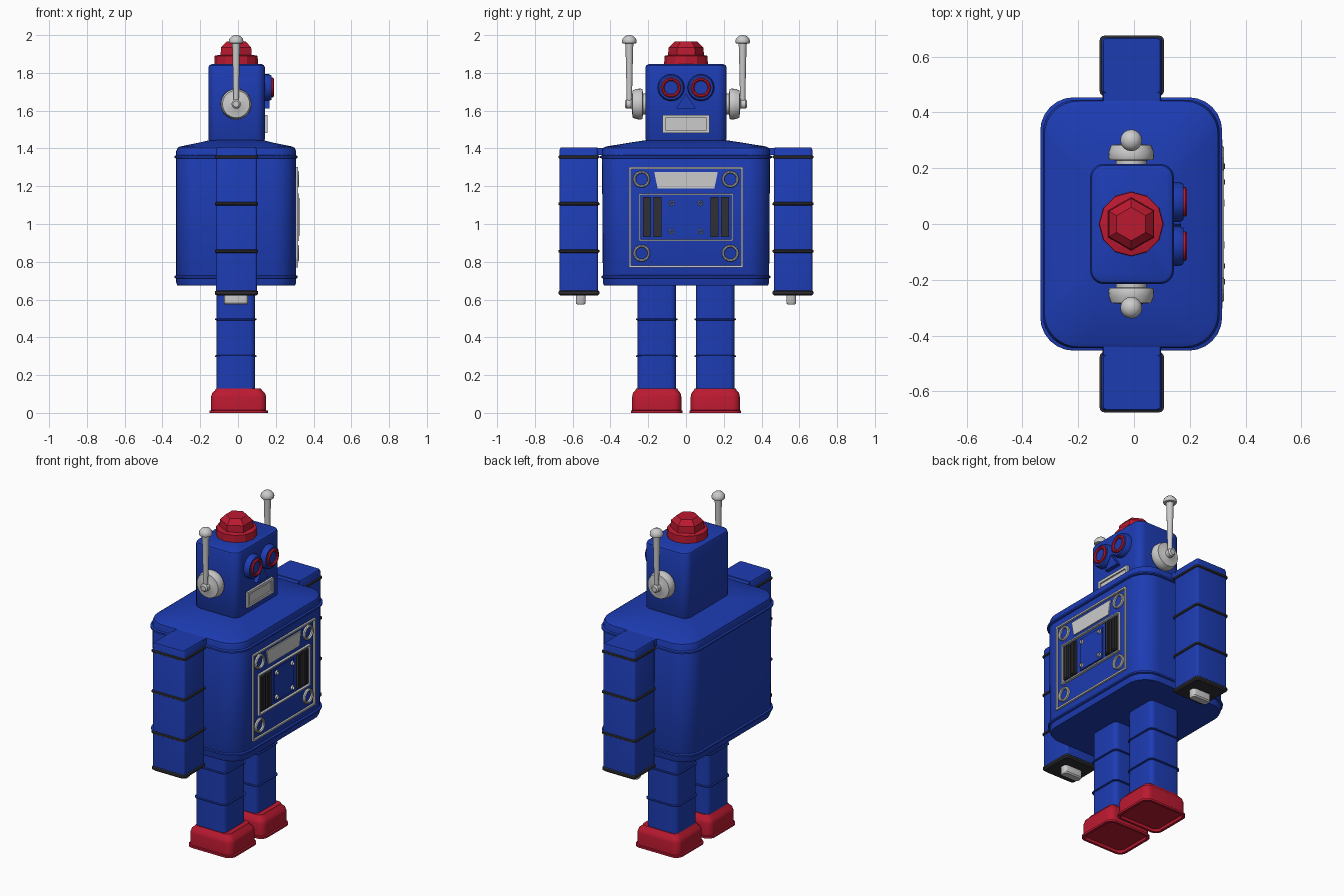
import bpy, bmesh, math
from mathutils import Matrix

if "Cube" in bpy.data.objects:
    bpy.data.objects.remove(bpy.data.objects["Cube"])

CX = -0.01


def material(name, color):
    m = bpy.data.materials.new(name)
    m.diffuse_color = (*color, 1)
    m.use_nodes = True
    m.node_tree.nodes["Principled BSDF"].inputs["Base Color"].default_value = m.diffuse_color
    return m


BLUE = material("blue_paint", (0.012, 0.045, 0.45))
RED = material("red_paint", (0.5, 0.01, 0.03))
DARK = material("dark_trim", (0.03, 0.03, 0.035))
SILVER = None


def finish(bm, name, mat, angle=35):
    bmesh.ops.recalc_face_normals(bm, faces=bm.faces)
    me = bpy.data.meshes.new(name)
    bm.to_mesh(me)
    bm.free()
    if angle:
        me.polygons.foreach_set("use_smooth", [True] * len(me.polygons))
        me.set_sharp_from_angle(angle=math.radians(angle))
    ob = bpy.data.objects.new(name, me)
    bpy.context.collection.objects.link(ob)
    if mat:
        me.materials.append(mat)
    return ob


def loft(name, cx, cy, sections, mat, seg=6):
    """Stack of rounded rectangles given as (z, half x, half y, corner radius)."""
    bm = bmesh.new()
    rings = []
    for z, hx, hy, r in sections:
        ring = []
        for q, (sx, sy) in enumerate(((1, 1), (-1, 1), (-1, -1), (1, -1))):
            for i in range(seg + 1):
                a = math.pi / 2 * (q + i / seg)
                ring.append(bm.verts.new((cx + sx * (hx - r) + r * math.cos(a),
                                          cy + sy * (hy - r) + r * math.sin(a), z)))
        rings.append(ring)
    n = len(rings[0])
    for a, b in zip(rings, rings[1:]):
        for i in range(n):
            bm.faces.new((a[i], a[(i + 1) % n], b[(i + 1) % n], b[i]))
    bm.faces.new(rings[0])
    bm.faces.new(rings[-1])
    return finish(bm, name, mat)


def bead(name, cx, cy, z, hx, hy, r, mat, out=0.008, h=0.010):
    loft(name, cx, cy, [(z - h, hx - .002, hy - .002, r), (z - h / 2, hx + out, hy + out, r),
                        (z + h / 2, hx + out, hy + out, r), (z + h, hx - .002, hy - .002, r)], mat)


AXES = {"x": Matrix.Rotation(math.pi / 2, 4, 'Y'), "y": Matrix.Rotation(-math.pi / 2, 4, 'X'),
        "-y": Matrix.Rotation(math.pi / 2, 4, 'X'), "z": Matrix.Identity(4)}


def lathe(name, loc, axis, profile, mat, sides=24, closed=False, phase=0, angle=35):
    """Spin (radius, height) points around an axis."""
    bm = bmesh.new()
    rings = [[bm.verts.new((r * math.cos(phase + math.tau * i / sides),
                            r * math.sin(phase + math.tau * i / sides), h)) for i in range(sides)]
             for r, h in profile]
    pairs = list(zip(rings, rings[1:])) + ([(rings[-1], rings[0])] if closed else [])
    for a, b in pairs:
        for i in range(sides):
            bm.faces.new((a[i], a[(i + 1) % sides], b[(i + 1) % sides], b[i]))
    if not closed:
        bm.faces.new(rings[0])
        bm.faces.new(rings[-1])
    bm.transform(Matrix.Translation(loc) @ AXES[axis])
    return finish(bm, name, mat, angle)


def ring(name, x, y, z, r, w, h, mat, sides=24):
    lathe(name, (x, y, z), "x", [(r, 0), (r, h * .7), (r - w * .3, h), (r - w * .7, h),
                                 (r - w, h * .7), (r - w, 0)], mat, sides, True)


def prism(name, pts, x0, x1, mat, bm=None):
    """Extrude a (y, z) outline along x."""
    own = bm is None
    bm = bm or bmesh.new()
    a = [bm.verts.new((x0, y, z)) for y, z in pts]
    b = [bm.verts.new((x1, y, z)) for y, z in pts]
    bm.faces.new(a)
    bm.faces.new(b)
    for i in range(len(pts)):
        j = (i + 1) % len(pts)
        bm.faces.new((a[i], a[j], b[j], b[i]))
    if own:
        return finish(bm, name, mat, 0)


def rect(y0, y1, z0, z1):
    return [(y0, z0), (y1, z0), (y1, z1), (y0, z1)]


def frame(name, hy, z0, z1, w, x0, x1, mat):
    bm = bmesh.new()
    for r in (rect(-hy, hy, z0, z0 + w), rect(-hy, hy, z1 - w, z1),
              rect(-hy, -hy + w, z0 + w, z1 - w), rect(hy - w, hy, z0 + w, z1 - w)):
        prism(name, r, x0, x1, mat, bm)
    finish(bm, name, mat, 0)


# Torso with domed shoulders and rolled seams
loft("torso", CX, 0, [(.675, .312, .435, .12), (.69, .317, .44, .12), (1.385, .317, .445, .12),
                      (1.402, .311, .44, .12), (1.41, .298, .425, .12), (1.432, .19, .29, .09),
                      (1.447, .13, .19, .05)], BLUE, 8)
bead("torso_top_seam", CX, 0, 1.355, .317, .445, .12, BLUE, .009)
bead("torso_bottom_seam", CX, 0, .72, .317, .438, .12, BLUE, .009)

# Chest panel: frames, gauge, centre plate
F = .304
frame("chest_outer_frame", .302, .77, 1.302, .010, F, .318, SILVER)
frame("chest_inner_frame", .25, .91, 1.162, .008, F, .322, SILVER)
prism("chest_gauge", [(-.15, 1.187), (.15, 1.187), (.168, 1.275), (-.168, 1.275)], F, .314, SILVER)
prism("chest_plate", rect(-.095, .095, .935, 1.135), F, .314, BLUE)
for s in (-1, 1):
    for z in (.845, 1.237):
        ring("chest_ring", F, s * .235, z, .045, .014, .018, SILVER)
    for z in (.96, 1.11):
        ring("plate_rivet", .312, s * .076, z, .014, .006, .012, SILVER, 12)
    for y in (.15, .207):
        prism("vent_bar", rect(s * y - .021, s * y + .021, .932, 1.142), F, .32, DARK)
        prism("vent_rib", rect(s * y - .009, s * y + .009, .937, 1.137), F, .326, DARK)

# Head
loft("head", CX + .003, 0, [(1.44, .145, .21, .045), (1.45, .15, .215, .048), (1.828, .15, .215, .048),
                            (1.84, .145, .21, .045), (1.846, .133, .198, .035)], BLUE)
prism("nose", [(-.052, 1.612), (.052, 1.612), (0, 1.692)], .13, .168, BLUE)
frame("mouth_frame", .125, 1.482, 1.577, .016, .13, .156, SILVER)
prism("mouth_plate", rect(-.112, .112, 1.495, 1.565), .13, .147, SILVER)

# Red lamp on the head
lathe("lamp_base", (CX, 0, 0), "z", [(.116, 1.84), (.114, 1.89), (.09, 1.895)], RED, 12, angle=0)
lathe("lamp_dome", (CX, 0, 0), "z", [(.096, 1.885), (.092, 1.935), (.06, 1.965)], RED, 6,
      phase=math.pi / 2, angle=0)

for s in (-1, 1):
    # Eyes
    lathe("eye_socket", (0, s * .079, 1.722), "x", [(.071, .13), (.071, .165), (.064, .178), (.03, .178)], BLUE)
    ring("eye_ring", .17, s * .079, 1.722, .053, .018, .02, RED)

    # Ears and antennas
    lathe("ear", (CX, 0, 1.635), "y" if s > 0 else "-y",
          [(.055, .2), (.055, .228), (.078, .23), (.082, .24), (.08, .262), (.072, .283), (.03, .287),
           (.024, .29), (.024, .316), (.016, .324)], SILVER, 28)
    lathe("antenna", (CX, s * .3, 0), "z",
          [(.013, 1.625), (.02, 1.93), (.022, 1.955), (.036, 1.957), (.039, 1.966), (.035, 1.982),
           (.022, 1.995), (.006, 2.0)], SILVER, 16, angle=50)

    # Arms with dark bands, shoulders and hands
    ay = s * .567
    loft("arm", CX + .002, ay, [(.635, .109, .102, .015), (1.392, .109, .102, .015),
                                (1.405, .102, .097, .012)], BLUE, 4)
    loft("shoulder_joint", CX + .002, s * .47, [(1.365, .105, .08, .01), (1.402, .102, .08, .01)], BLUE, 3)
    for z in (1.355, 1.107, .856):
        bead("arm_band", CX + .002, ay, z, .109, .102, .017, DARK, .006)
    loft("arm_cuff", CX + .002, ay, [(.622, .106, .1, .018), (.63, .115, .108, .02), (.642, .115, .108, .02),
                                     (.648, .108, .101, .018)], DARK, 4)
    loft("hand", CX, s * .557, [(.574, .058, .02, .014), (.582, .063, .026, .018), (.63, .063, .026, .018)],
         SILVER, 4)

    # Legs with seams
    ly = s * .155
    loft("leg", CX - .002, ly, [(.11, .103, .103, .03), (.69, .103, .103, .03)], BLUE)
    for z in (.3, .495):
        bead("leg_seam", CX - .002, ly, z, .103, .103, .03, BLUE, .007, .006)

    # Feet with a recessed sole
    loft("foot", .003, ly, [(.015, .135, .118, .03), (0, .14, .123, .035), (0, .155, .137, .045),
                            (.012, .155, .137, .045), (.014, .146, .13, .04), (.085, .146, .13, .04),
                            (.105, .14, .126, .04), (.118, .125, .114, .035), (.13, .118, .108, .03)], RED)
